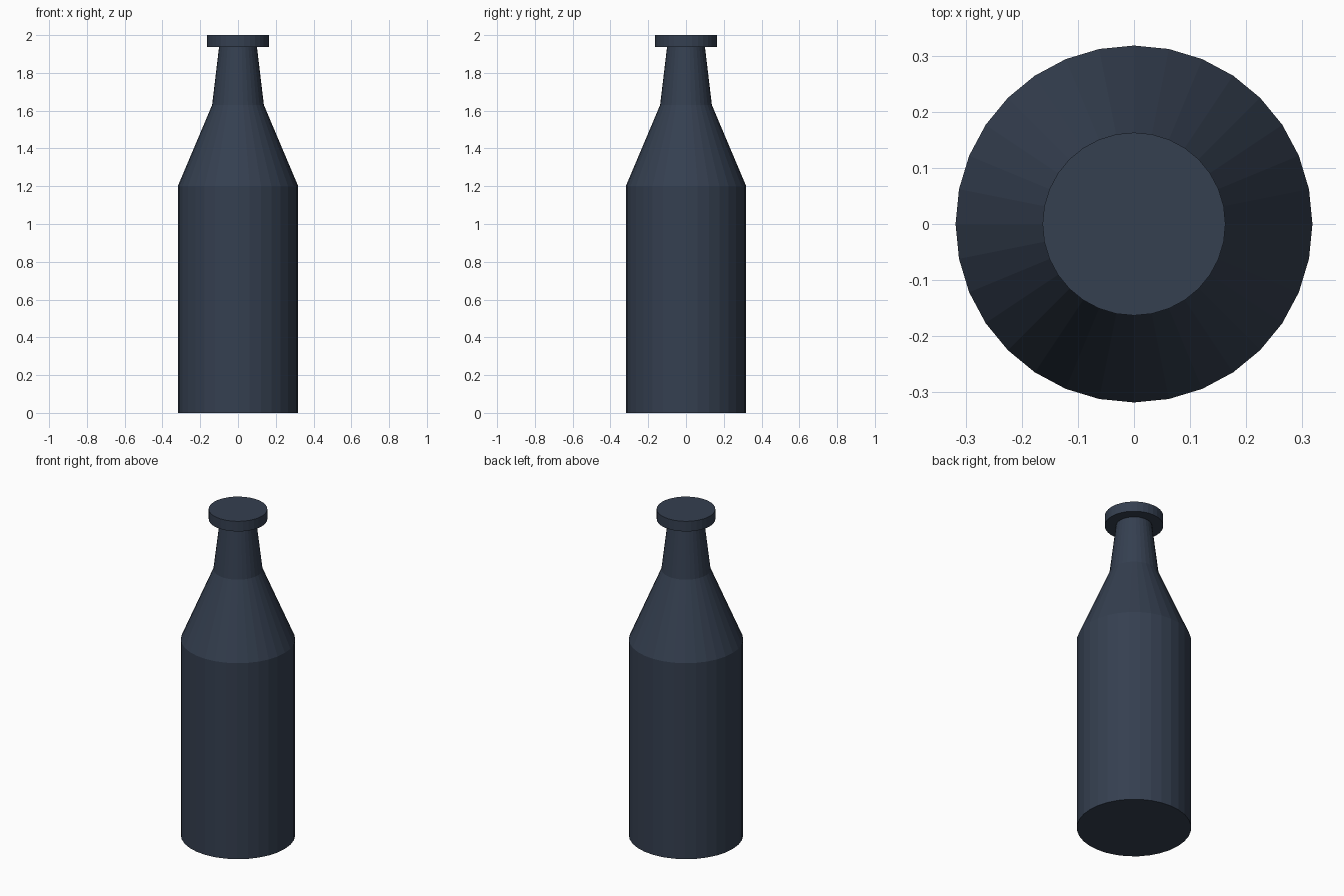
import bpy, bmesh
from math import cos, sin, tau

if "Cube" in bpy.data.objects:
    bpy.data.objects.remove(bpy.data.objects["Cube"])

SIDES = 32

mat = bpy.data.materials.new("dark_blue_glass")
mat.diffuse_color = (0.035, 0.05, 0.08, 1)
mat.use_nodes = True
mat.node_tree.nodes["Principled BSDF"].inputs["Base Color"].default_value = mat.diffuse_color


def lathe(name, profile):
    """Closed flat-shaded turned solid from (radius, height) points."""
    bm = bmesh.new()
    rings = [[bm.verts.new((r * cos(tau * i / SIDES), r * sin(tau * i / SIDES), z))
              for i in range(SIDES)] for r, z in profile]
    for low, high in zip(rings, rings[1:]):
        for i in range(SIDES):
            j = (i + 1) % SIDES
            bm.faces.new((low[i], low[j], high[j], high[i]))
    bm.faces.new(rings[0][::-1])
    bm.faces.new(rings[-1])
    mesh = bpy.data.meshes.new(name)
    bm.to_mesh(mesh)
    bm.free()
    mesh.materials.append(mat)
    obj = bpy.data.objects.new(name, mesh)
    bpy.context.collection.objects.link(obj)
    return obj


# Bottle: straight body, sloped shoulder, tapered neck
lathe("bottle_body", [(0.318, 0), (0.318, 1.202), (0.137, 1.63), (0.1, 1.94)])

# Cap: wider disc on top of the neck
lathe("bottle_cap", [(0.163, 1.938), (0.163, 2.0)])
